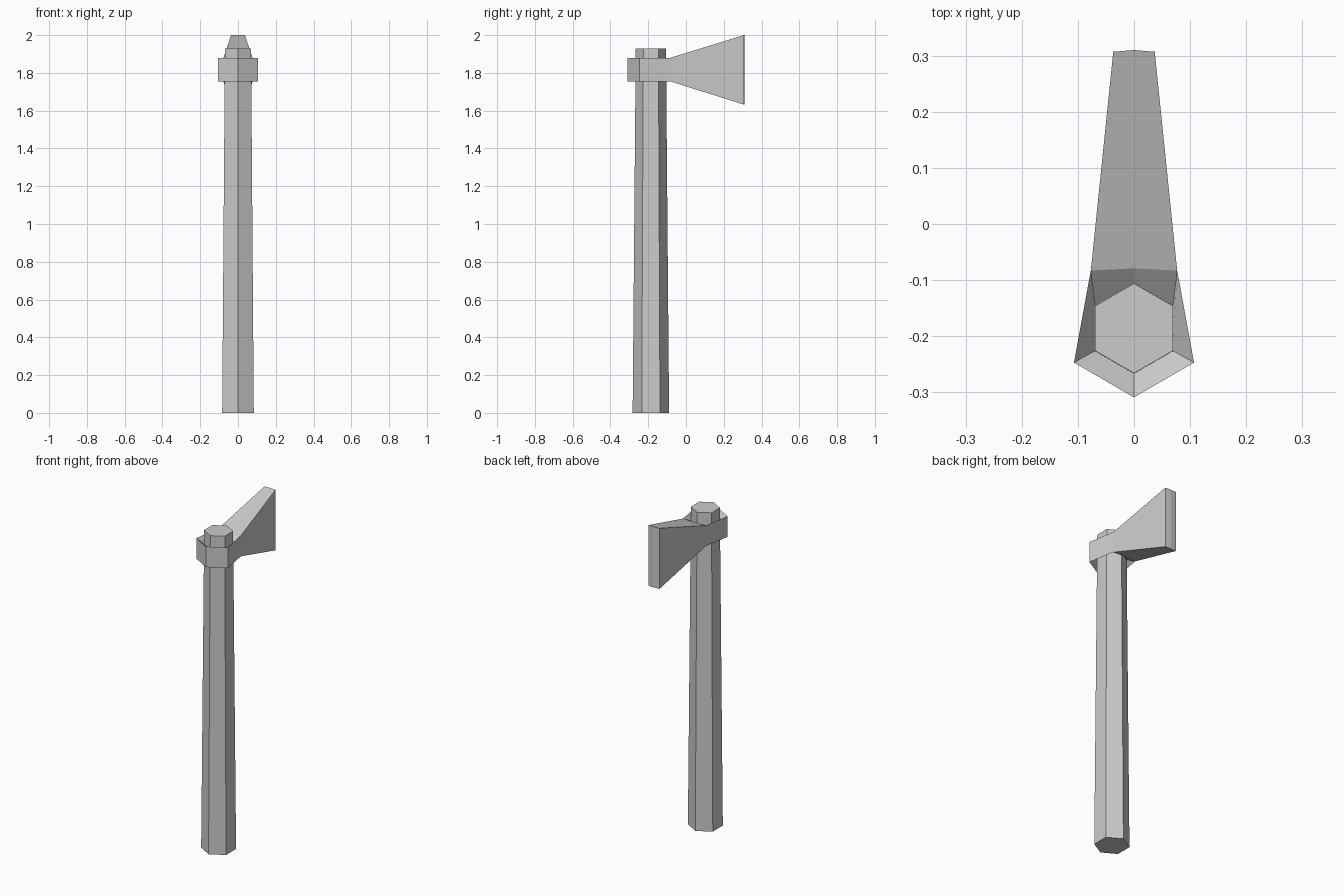
import bpy, bmesh, math

if "Cube" in bpy.data.objects:
    bpy.data.objects.remove(bpy.data.objects["Cube"])

CY = -0.186  # shaft axis


def hexagon(bm, r, z):
    """Six-sided ring with a corner facing the front."""
    return [bm.verts.new((r * math.sin(math.radians(60 * i)),
                          CY - r * math.cos(math.radians(60 * i)), z)) for i in range(6)]


def outline(bm, pts, z):
    return [bm.verts.new((x, y, z)) for x, y in pts]


def bridge(bm, a, b, closed=True, skip=()):
    n = len(a)
    for i in range(n if closed else n - 1):
        if i not in skip:
            j = (i + 1) % n
            bm.faces.new((a[i], a[j], b[j], b[i]))


def finish(bm, name):
    bmesh.ops.recalc_face_normals(bm, faces=bm.faces)
    mesh = bpy.data.meshes.new(name)
    bm.to_mesh(mesh)
    bm.free()
    obj = bpy.data.objects.new(name, mesh)
    bpy.context.collection.objects.link(obj)
    return obj


# Handle: slightly tapered hexagonal shaft
bm = bmesh.new()
low, high = hexagon(bm, 0.0965, 0), hexagon(bm, 0.08, 1.93)
bridge(bm, low, high)
bm.faces.new(low)
bm.faces.new(high)
finish(bm, "handle")

# Axe head: collar whose rims funnel in to the shaft, with a flared blade at the back
bm = bmesh.new()
collar = [(0, -0.309), (0.107, -0.247), (0.077, -0.083),
          (0, -0.079), (-0.077, -0.083), (-0.107, -0.247)]
edge = [(0.037, 0.307), (0, 0.31), (-0.037, 0.307)]
in_hi, in_lo = hexagon(bm, 0.08, 1.845), hexagon(bm, 0.08, 1.79)
out_hi, out_lo = outline(bm, collar, 1.88), outline(bm, collar, 1.755)
end_hi, end_lo = outline(bm, edge, 2.0), outline(bm, edge, 1.632)

bridge(bm, in_hi, out_hi)
bridge(bm, out_hi, out_lo, skip=(2, 3))
bridge(bm, out_lo, in_lo)
bridge(bm, in_lo, in_hi)

# Blade: top, bottom, cutting end and both cheeks
bridge(bm, out_hi[2:5], end_hi, closed=False)
bridge(bm, out_lo[2:5], end_lo, closed=False)
bridge(bm, end_hi, end_lo, closed=False)
for c, e in ((2, 0), (4, 2)):
    bm.faces.new((out_hi[c], end_hi[e], end_lo[e], out_lo[c]))
finish(bm, "axe_head")
